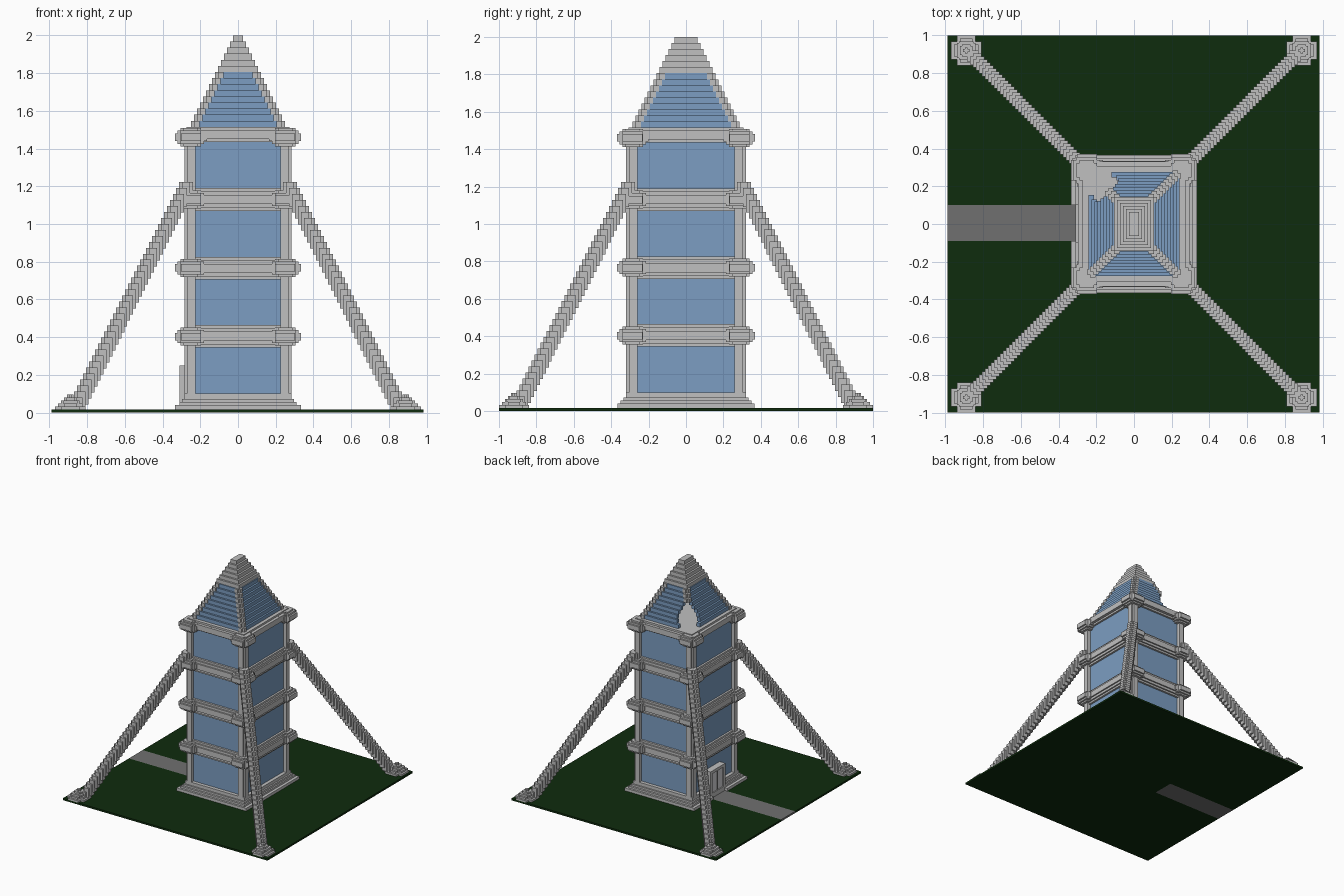
import bpy, bmesh
from mathutils import Matrix, Vector

cube = bpy.data.objects.get("Cube")
if cube:
    bpy.data.objects.remove(cube)


def material(name, rgb):
    m = bpy.data.materials.new(name)
    m.use_nodes = True
    m.diffuse_color = (*rgb, 1)
    m.node_tree.nodes["Principled BSDF"].inputs["Base Color"].default_value = (*rgb, 1)
    return m


STONE = material("light grey stone", (0.53, 0.53, 0.53))
GLASS = material("blue glass", (0.20, 0.34, 0.54))
GRASS = material("dark green grass", (0.0045, 0.025, 0.004))
PAVING = material("mid grey paving", (0.16, 0.16, 0.16))
DOOR = material("pale door", (0.68, 0.68, 0.70))

V = 0.0159                      # size of one block
CORNERS = [(sx, sy) for sx in (-1, 1) for sy in (-1, 1)]


def blocks(name, mat, boxes):
    """One object made of boxes given as (x0, x1, y0, y1, z0, z1)."""
    bm = bmesh.new()
    for x0, x1, y0, y1, z0, z1 in boxes:
        mid = Vector((x0 + x1, y0 + y1, z0 + z1)) / 2
        size = Matrix.Diagonal((abs(x1 - x0), abs(y1 - y0), abs(z1 - z0), 1))
        bmesh.ops.create_cube(bm, size=1, matrix=Matrix.Translation(mid) @ size)
    mesh = bpy.data.meshes.new(name)
    bm.to_mesh(mesh)
    bm.free()
    mesh.materials.append(mat)
    ob = bpy.data.objects.new(name, mesh)
    bpy.context.collection.objects.link(ob)
    return ob


def centred(hx, hy, z0, z1, cx=0.0, cy=0.0):
    return (cx - hx, cx + hx, cy - hy, cy + hy, z0, z1)


def rounded(cx, cy, h, z0, z1, cut):
    """Square block with stepped corners."""
    return [centred(h, h - cut, z0, z1, cx, cy), centred(h - cut, h, z0, z1, cx, cy)]


# Ground slab, with the path let into it
X0, X1 = -0.99, 0.985
blocks("grass", GRASS, [(X0, X1, 0.1, 1, 0, V), (X0, X1, -1, -0.09, 0, V),
                        (-0.31, X1, -0.09, 0.1, 0, V)])
blocks("path", PAVING, [(X0, -0.31, -0.09, 0.1, 0, V)])

# Stepped plinth, notched in front of the door
plinth = [(-0.31, 0.335, -0.367, 0.367, V, 0.04),
          (-0.335, -0.31, -0.367, -0.09, V, 0.04),
          (-0.335, -0.31, 0.1, 0.367, V, 0.04),
          centred(0.31, 0.35, 0.04, 0.056),
          centred(0.298, 0.333, 0.056, 0.072),
          centred(0.285, 0.32, 0.072, 0.1)]
blocks("plinth", STONE, plinth)

# Glazed shaft
blocks("tower_windows", GLASS, [centred(0.255, 0.29, 0.1, 1.44)])

# Notched corner pillars
pillars = []
for sx, sy in CORNERS:
    pillars += [(sx * 0.225, sx * 0.27, sy * 0.26, sy * 0.32, 0.1, 1.44),
                (sx * 0.225, sx * 0.285, sy * 0.26, sy * 0.305, 0.1, 1.44)]
blocks("corner_pillars", STONE, pillars)

# Floor bands with a raised middle course
bands = []
for z0, z1 in ((0.345, 0.465), (0.705, 0.825), (1.07, 1.19), (1.435, 1.515)):
    mid = (z0 + z1) / 2
    bands += [centred(0.272, 0.307, z0, z1),
              centred(0.285, 0.32, z0 + V, z1 - V),
              centred(0.297, 0.332, mid - 0.024, mid + 0.024)]
blocks("floor_bands", STONE, bands)

# Rounded knobs on the corners of every band
knobs = []
for z in (0.403, 0.767, 1.13, 1.46):
    for sx, sy in CORNERS:
        cx, cy = sx * 0.25, sy * 0.285
        knobs += rounded(cx, cy, 0.085, z - 0.02, z + 0.02, 2 * V)
        knobs += rounded(cx, cy, 0.07, z - 0.035, z + 0.035, V)
        knobs += rounded(cx, cy, 0.055, z - 0.048, z + 0.048, V)
blocks("corner_knobs", STONE, knobs)

# Doorway on the path side
blocks("door_frame", STONE, [(-0.31, -0.25, -0.1, -0.075, V, 0.25),
                             (-0.31, -0.25, 0.08, 0.105, V, 0.25),
                             (-0.31, -0.25, -0.1, 0.105, 0.225, 0.25)])
blocks("door", DOOR, [(-0.302, -0.25, -0.075, 0.08, V, 0.225)])
blocks("door_gap", PAVING, [(-0.306, -0.30, 0.0, 0.006, 0.02, 0.225)])

# Hollow stepped roof: grey ribs, glass slopes, one broken corner
ribs, panes = [], []
BROKEN = (0.13, 0.14, 0.135, 0.115, 0.085, 0.06)
STEP = (2.0 - 1.515) / 15
for k in range(15):
    z0, z1 = 1.515 + k * STEP, 1.515 + (k + 1) * STEP
    hx, hy = 0.25 - k * V, 0.285 - k * V
    if k >= 9:
        ribs.append(centred(hx, hy, z0, z1))
        continue
    cut = BROKEN[k] if k < len(BROKEN) else 0
    for sx, sy in CORNERS:
        if cut and (sx, sy) == (-1, 1):
            continue
        ribs += [(sx * hx, sx * (hx - 0.045), sy * (hy - V), sy * (hy - 0.045), z0, z1),
                 (sx * (hx - V), sx * (hx - 0.045), sy * hy, sy * (hy - 0.045), z0, z1)]
    gx, gy, t = hx - 0.008, hy - 0.008, 0.03
    edge = max(cut, 0.04)
    panes += [(-hx + 0.04, hx - 0.04, -gy, -gy + t, z0, z1),
              (-hx + edge, hx - 0.04, gy - t, gy, z0, z1),
              (gx - t, gx, -hy + 0.04, hy - 0.04, z0, z1),
              (-gx, -gx + t, -hy + 0.04, hy - edge, z0, z1)]
blocks("roof_ribs_and_cap", STONE, ribs)
blocks("roof_glass", GLASS, panes)

# Stepped diagonal braces with pyramid feet
braces, feet = [], []
for sx, sy in CORNERS:
    for k in range(37):
        z = 0.045 + k * 2 * V
        x = 0.848 - k * V
        z0 = max(z - 0.034, V)
        braces += rounded(sx * x, sy * (x + 0.035), 0.038, z0, z + 0.034, V)
    for k in range(5):
        feet += rounded(sx * 0.89, sy * 0.92, 0.08 - k * V, V + k * V,
                        V + (k + 1) * V, V * (2 if k < 2 else 0.6))
blocks("braces", STONE, braces)
blocks("brace_feet", STONE, feet)
